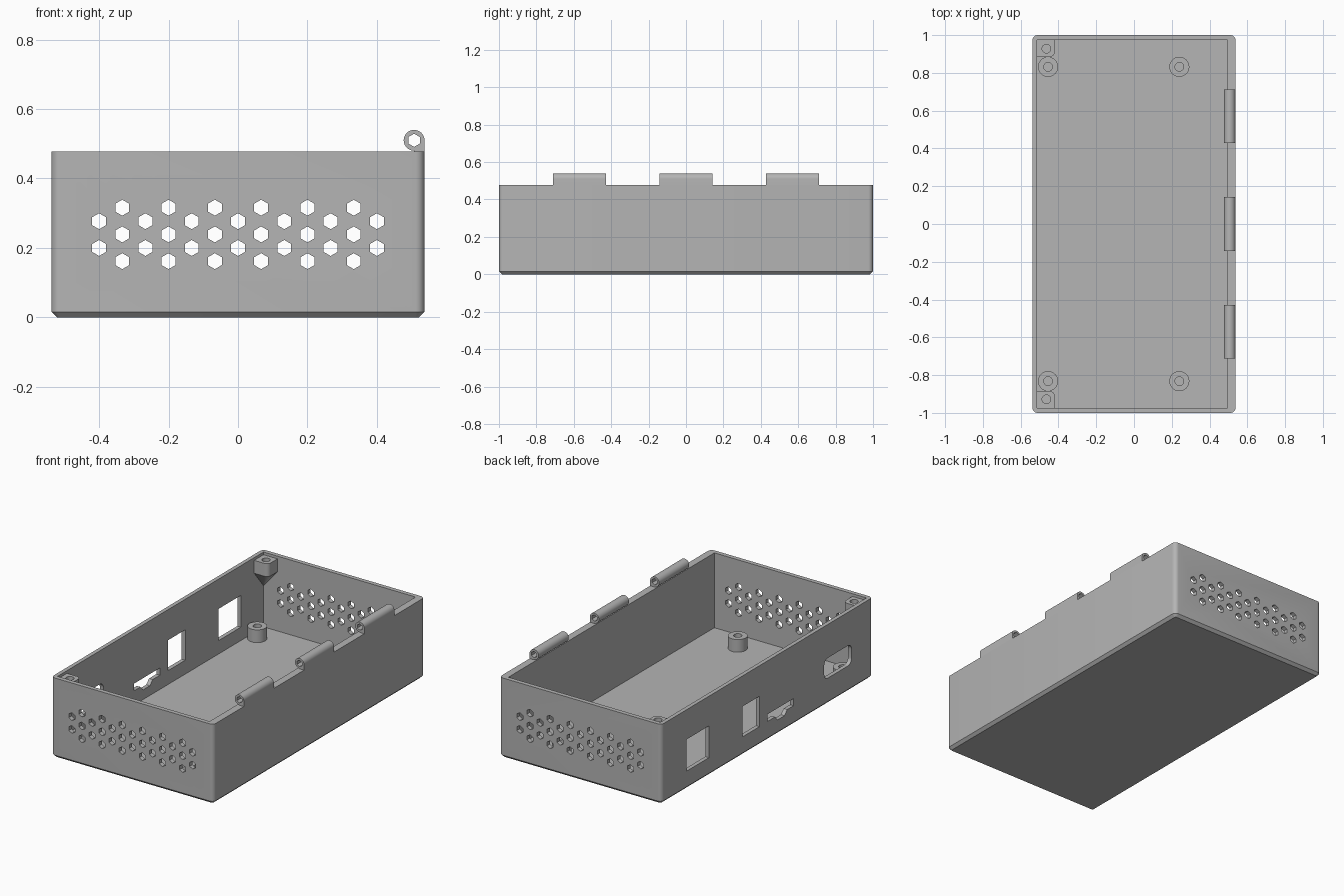
import bpy, bmesh
from math import sin, cos, pi, radians
from mathutils import Vector

if "Cube" in bpy.data.objects:
    bpy.data.objects.remove(bpy.data.objects["Cube"])

grey = bpy.data.materials.new("plain grey")
grey.use_nodes = True
grey.diffuse_color = (0.46, 0.46, 0.46, 1)
grey.node_tree.nodes["Principled BSDF"].inputs["Base Color"].default_value = (0.46, 0.46, 0.46, 1)


def arc(cx, cy, r, start, end, steps):
    span = radians(end - start)
    return [(cx + r * cos(radians(start) + span * i / steps),
             cy + r * sin(radians(start) + span * i / steps)) for i in range(steps + 1)]


def circle(cx, cy, r, sides, turn=0):
    return arc(cx, cy, r, turn, turn + 360, sides)[:-1]


def rounded_box(x0, x1, y0, y1, r, steps=6):
    corners = [(x1 - r, y1 - r), (x0 + r, y1 - r), (x0 + r, y0 + r), (x1 - r, y0 + r)]
    return [p for i, (cx, cy) in enumerate(corners)
            for p in arc(cx, cy, r, 90 * i, 90 * i + 90, steps)]


def box(x0, x1, y0, y1):
    return [(x0, y0), (x1, y0), (x1, y1), (x0, y1)]


# Map a flat profile point (a, b) and a depth d to space, by sweep axis
PLACE = {"X": lambda a, b, d: (d, a, b),
         "Y": lambda a, b, d: (a, d, b),
         "Z": lambda a, b, d: (a, b, d)}


def loft(bm, rings, axis="Z"):
    """Skin (profile, depth) rings and cap both ends."""
    loops = [[bm.verts.new(PLACE[axis](a, b, d)) for a, b in pts] for pts, d in rings]
    faces = [bm.faces.new(loops[0]), bm.faces.new(loops[-1])]
    for lo, hi in zip(loops, loops[1:]):
        n = len(lo)
        faces += [bm.faces.new((lo[i], lo[(i + 1) % n], hi[(i + 1) % n], hi[i]))
                  for i in range(n)]
    bmesh.ops.recalc_face_normals(bm, faces=faces)


def make(name, bm):
    mesh = bpy.data.meshes.new(name)
    bm.to_mesh(mesh)
    bm.free()
    mesh.materials.append(grey)
    obj = bpy.data.objects.new(name, mesh)
    bpy.context.collection.objects.link(obj)
    return obj


def solid(name, rings, axis="Z"):
    bm = bmesh.new()
    loft(bm, rings, axis)
    return make(name, bm)


def cut(obj, shapes):
    """Subtract swept shapes, each (profile, start, end, axis)."""
    bm = bmesh.new()
    for pts, start, end, axis in shapes:
        loft(bm, [(pts, start), (pts, end)], axis)
    cutter = make("cutter", bm)
    cutter.hide_render = True
    mod = obj.modifiers.new("cut", "BOOLEAN")
    mod.operation, mod.solver, mod.object = "DIFFERENCE", "EXACT", cutter
    graph = bpy.context.evaluated_depsgraph_get()
    mesh = bpy.data.meshes.new_from_object(obj.evaluated_get(graph))
    obj.modifiers.clear()
    obj.data = mesh
    bpy.data.objects.remove(cutter)


def smooth(obj):
    obj.data.shade_smooth()
    obj.data.set_sharp_from_angle(angle=radians(31))


W, H, FLOOR, CHAMFER = 0.537, 0.478, 0.03, 0.016

# Tray with rounded uprights and a chamfered base
outer = rounded_box(-W, W, -1, 1, 0.026)
base = rounded_box(-W + CHAMFER, W - CHAMFER, -1 + CHAMFER, 1 - CHAMFER, 0.01)
tray = solid("tray", [(base, 0), (outer, CHAMFER), (outer, H)])
cut(tray, [(box(-0.513, 0.494, -0.974, 0.974), FLOOR, 0.6, "Z")])

# Staggered hexagonal vents through both end walls
vents = []
for columns, rows in ((7, (0.2, 0.277)), (6, (0.162, 0.239, 0.316))):
    for i in range(columns):
        for z in rows:
            x = (i - (columns - 1) / 2) * 0.1333
            vents.append((circle(x, z, 0.023, 6, 30), -1.1, 1.1, "Y"))
cut(tray, vents)

# Port openings in the side wall
card_slot = [(-0.25, 0.115), (-0.19, 0.115), (-0.165, 0.088), (-0.1, 0.088),
             (-0.075, 0.115), (-0.005, 0.115), (-0.005, 0.158), (-0.25, 0.158)]
ports = [box(0.55, 0.76, 0.11, 0.3), box(0.072, 0.234, 0.113, 0.295),
         card_slot, rounded_box(-0.8, -0.54, 0.157, 0.278, 0.035)]
cut(tray, [(p, -0.6, -0.5, "X") for p in ports])
smooth(tray)

# Hinge knuckles along the opposite wall
hx, hz, hr = 0.507, 0.51, 0.03
knuckle = arc(hx, hz, hr, 0, 270, 24) + [(hx, 0.47), (W, 0.47)]
for name, y in (("front", -0.57), ("middle", 0), ("back", 0.57)):
    hinge = solid(name + "_hinge_knuckle", [(knuckle, y - 0.142), (knuckle, y + 0.142)], "Y")
    cut(hinge, [(circle(hx, hz, 0.019, 6, 30), y - 0.2, y + 0.2, "Y")])
    smooth(hinge)

for end, s in (("front", -1), ("back", 1)):
    # Board standoffs with blind holes
    for side, x in (("right", -0.455), ("left", 0.24)):
        rim, hole = circle(x, s * 0.832, 0.053, 32), circle(x, s * 0.832, 0.023, 32)
        smooth(solid(f"{end}_{side}_standoff",
                     [(rim, FLOOR - 0.01), (rim, 0.106), (hole, 0.106), (hole, FLOOR + 0.005)]))

    # Corner screw bosses tapering down into the wall corner
    boss = [(-0.516, 0.885)] + arc(-0.445, 0.91, 0.025, -90, 0, 6) + [(-0.42, 0.978), (-0.516, 0.978)]
    boss = [(x, s * y) for x, y in boss]
    corner = Vector((-0.516, s * 0.978))
    tip = [tuple(corner.lerp(Vector(p), 0.03)) for p in boss]
    post = solid(end + "_corner_boss", [(tip, 0.275), (boss, 0.385), (boss, 0.462)])
    cut(post, [(circle(-0.464, s * 0.928, 0.023, 24), 0.4, 0.5, "Z")])
    smooth(post)
